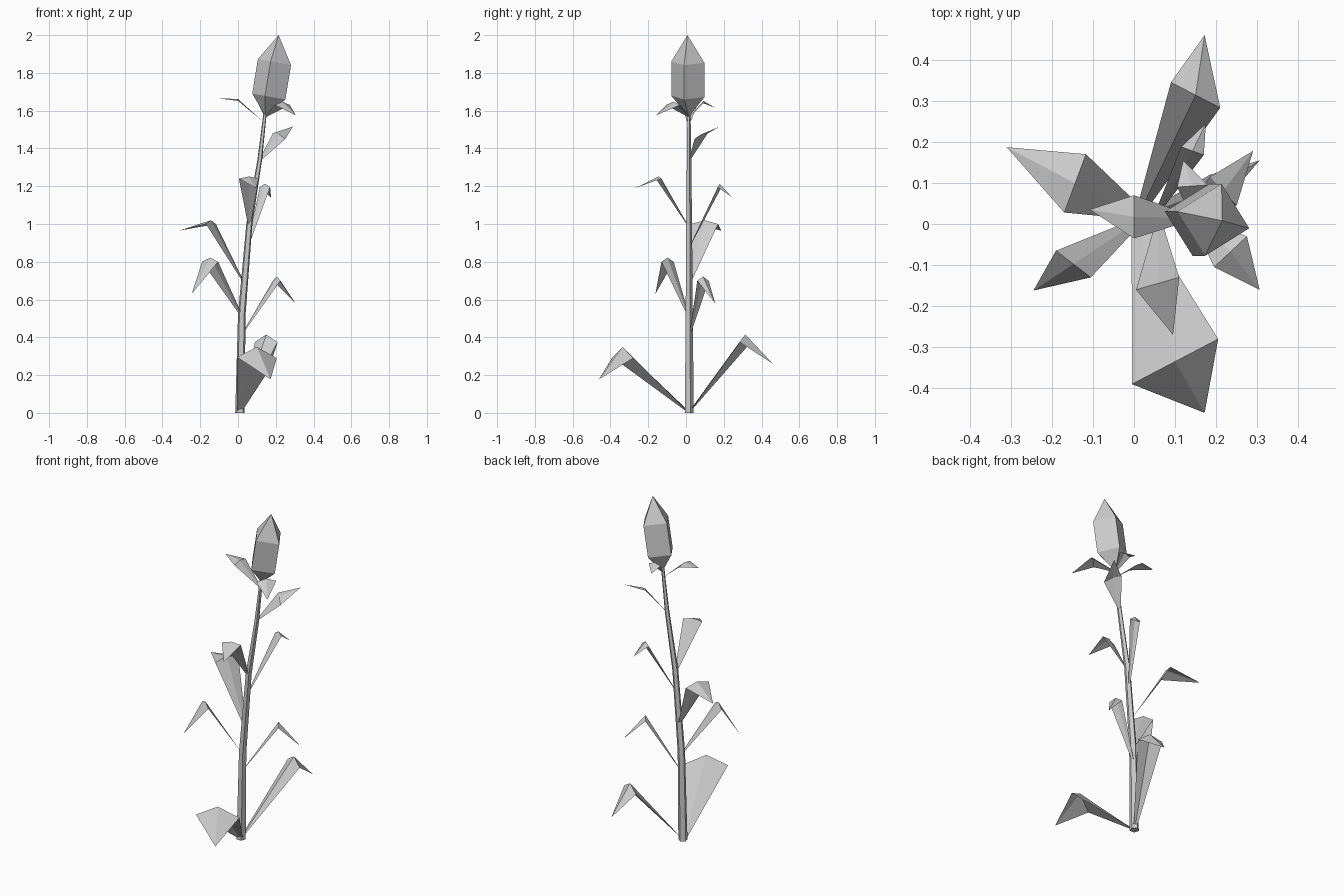
import bpy
from mathutils import Vector
from math import cos, sin, radians


def make(name, verts, faces):
    mesh = bpy.data.meshes.new(name)
    mesh.from_pydata([tuple(v) for v in verts], [], faces)
    mesh.update()
    ob = bpy.data.objects.new(name, mesh)
    bpy.context.collection.objects.link(ob)
    return ob


def bridge(n, rings):
    return [(r * n + i, r * n + (i + 1) % n, (r + 1) * n + (i + 1) % n, (r + 1) * n + i)
            for r in range(rings - 1) for i in range(n)]


# Stem: tapering five-sided tube, leaning to the right
path = [(0.01, 0, 0.026), (0.02, 0.52, 0.021), (0.06, 1.0, 0.017),
        (0.115, 1.34, 0.013), (0.145, 1.6, 0.009)]
n = 5
verts = [(x + r * cos(radians(72 * i + 18)), 0.015 + r * sin(radians(72 * i + 18)), z)
         for x, z, r in path for i in range(n)]
make("stem", verts, bridge(n, len(path)) + [tuple(reversed(range(n))),
     tuple(range(n * (len(path) - 1), n * len(path)))])

# Bud: four-sided, tilted, pointed at both ends
verts = []
for cx, cz in [(0.163, 1.675), (0.193, 1.857)]:
    for i in range(4):
        a = radians(-13 + 90 * i)
        dx = 0.09 * cos(a)
        verts.append((cx + dx, 0.01 + 0.09 * sin(a), cz - 0.18 * dx))
verts += [(0.145, 0.015, 1.57), (0.215, 0.008, 2.0)]
faces = bridge(4, 2)
faces += [((i + 1) % 4, i, 8) for i in range(4)]
faces += [(4 + i, 4 + (i + 1) % 4, 9) for i in range(4)]
make("bud", verts, faces)


# Leaf: narrow base, raised fold at the bend, pointed tip
def leaf(name, base, left, right, lift, tip):
    b, l, r, t = map(Vector, (base, left, right, tip))
    half = (r - l) * 0.075
    mid = (l + r) / 2 + Vector((0, 0, lift))
    make(name, [b - half, b, b + half, l, mid, r, t],
         [(0, 1, 4, 3), (1, 2, 5, 4), (3, 4, 6), (4, 5, 6)])


leaves = [
    ((0.01, 0.0, 0.015), (-0.005, -0.39, 0.295), (0.205, -0.28, 0.29), 0.057, (0.172, -0.46, 0.178)),
    ((0.015, 0.03, 0.02), (0.21, 0.283, 0.375), (0.09, 0.345, 0.375), 0.04, (0.172, 0.46, 0.26)),
    ((0.03, 0.025, 0.43), (0.225, 0.06, 0.70), (0.185, 0.12, 0.70), 0.022, (0.306, 0.155, 0.578)),
    ((0.015, 0.01, 0.52), (-0.19, -0.065, 0.80), (-0.105, -0.13, 0.80), 0.022, (-0.245, -0.162, 0.63)),
    ((0.025, 0.02, 0.70), (-0.117, 0.17, 1.0), (-0.17, 0.028, 1.0), 0.02, (-0.31, 0.187, 0.965)),
    ((0.055, 0.025, 0.89), (0.17, 0.168, 1.195), (0.115, 0.188, 1.195), 0.018, (0.175, 0.245, 1.14)),
    ((0.06, 0.005, 1.0), (0.005, -0.16, 1.24), (0.11, -0.13, 1.24), 0.012, (0.095, -0.27, 1.19)),
    ((0.118, 0.02, 1.34), (0.25, 0.045, 1.45), (0.185, 0.115, 1.48), 0.01, (0.29, 0.178, 1.515)),
]
for i, args in enumerate(leaves):
    leaf(f"leaf_{i + 1}", *args)

# Small leaves under the bud
sepals = [
    ((0.135, 0.015, 1.54), (0.0, 0.07, 1.652), (0.0, -0.035, 1.652), 0.01, (-0.108, 0.035, 1.665)),
    ((0.15, 0.01, 1.57), (0.195, -0.105, 1.63), (0.275, -0.03, 1.63), 0.018, (0.306, -0.16, 1.575)),
    ((0.145, 0.02, 1.57), (0.18, 0.095, 1.64), (0.105, 0.09, 1.64), 0.012, (0.12, 0.155, 1.615)),
]
for i, args in enumerate(sepals):
    leaf(f"upper_leaf_{i + 1}", *args)
